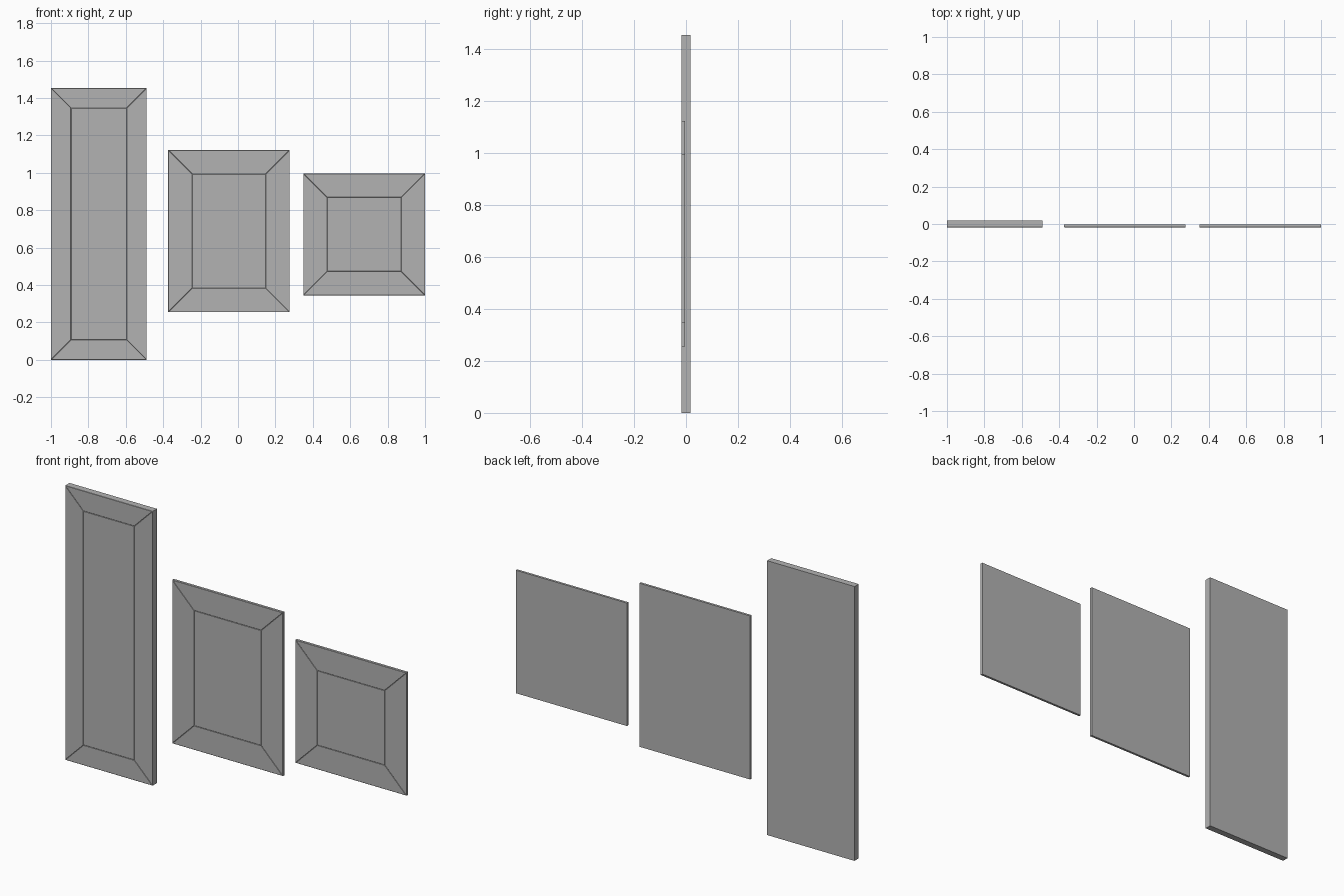
import bpy, bmesh

if "Cube" in bpy.data.objects:
    bpy.data.objects.remove(bpy.data.objects["Cube"])

FRONT = -0.018    # shared front plane
GROOVE = 0.0015   # chamfer width / groove depth between boards

grey = bpy.data.materials.new("dark_grey")
grey.diffuse_color = (0.45, 0.45, 0.45, 1)
grey.use_nodes = True
grey.node_tree.nodes["Principled BSDF"].inputs["Base Color"].default_value = grey.diffuse_color


def framed_front(name, x0, x1, z0, z1, depth, frame):
    """Slab whose front is four mitred boards around a centre panel."""
    bm = bmesh.new()
    bmesh.ops.create_cube(bm, size=1)
    y0, y1 = FRONT + GROOVE, FRONT + depth
    for v in bm.verts:
        v.co.x = x1 if v.co.x > 0 else x0
        v.co.y = y1 if v.co.y > 0 else y0
        v.co.z = z1 if v.co.z > 0 else z0
    bm.normal_update()
    face = [f for f in bm.faces if f.normal.y < -0.9]
    # mitred frame ring
    ring = bmesh.ops.inset_region(bm, faces=face, thickness=frame, use_even_offset=True)["faces"]
    bm.normal_update()
    # chamfer every board so V-grooves form along the joints
    bmesh.ops.inset_individual(bm, faces=ring + face, thickness=GROOVE,
                               depth=GROOVE, use_even_offset=True)
    bmesh.ops.recalc_face_normals(bm, faces=bm.faces)
    mesh = bpy.data.meshes.new(name)
    bm.to_mesh(mesh)
    bm.free()
    mesh.materials.append(grey)
    bpy.context.collection.objects.link(bpy.data.objects.new(name, mesh))


# tall door, medium front, square front
framed_front("tall_door", -1.0, -0.488, 0.0, 1.453, 0.036, 0.107)
framed_front("medium_panel", -0.373, 0.276, 0.255, 1.121, 0.014, 0.128)
framed_front("square_panel", 0.349, 1.0, 0.345, 0.996, 0.014, 0.128)
